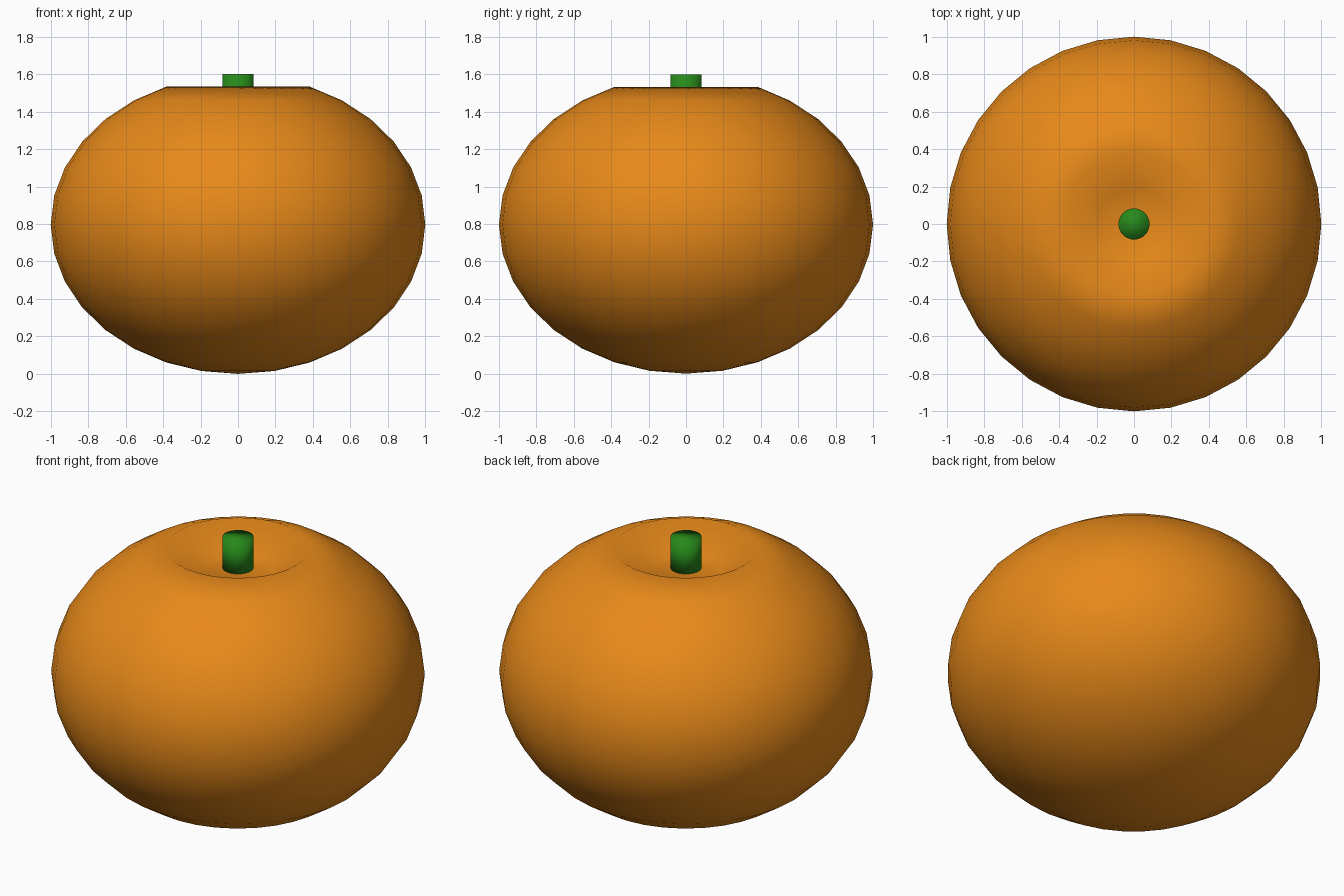
import bpy
from math import hypot

if "Cube" in bpy.data.objects:
    bpy.data.objects.remove(bpy.data.objects["Cube"])


def paint(obj, name, color):
    mat = bpy.data.materials.new(name)
    mat.diffuse_color = color
    mat.use_nodes = True
    mat.node_tree.nodes["Principled BSDF"].inputs["Base Color"].default_value = mat.diffuse_color
    obj.data.materials.append(mat)


# Squashed round body
R, H = 1.0, 0.797
bpy.ops.mesh.primitive_uv_sphere_add(segments=32, ring_count=16, radius=R)
body = bpy.context.object
body.name = "fruit_body"
for v in body.data.vertices:
    r = hypot(v.co.x, v.co.y)
    v.co.z = H + H * v.co.z
    # Dimple around the stem: push the top ring and pole down
    if v.co.z > H and r < 0.3:
        v.co.z -= 0.17
bpy.ops.object.shade_smooth()
paint(body, "orange", (0.8, 0.25, 0.01, 1))

# Short stem in the dimple
top, bottom = 1.6, 1.4
bpy.ops.mesh.primitive_cylinder_add(vertices=32, radius=0.083, depth=top - bottom,
                                    location=(0, 0, (top + bottom) / 2))
stem = bpy.context.object
stem.name = "stem"
bpy.ops.object.shade_smooth()
paint(stem, "green", (0.02, 0.25, 0.01, 1))
